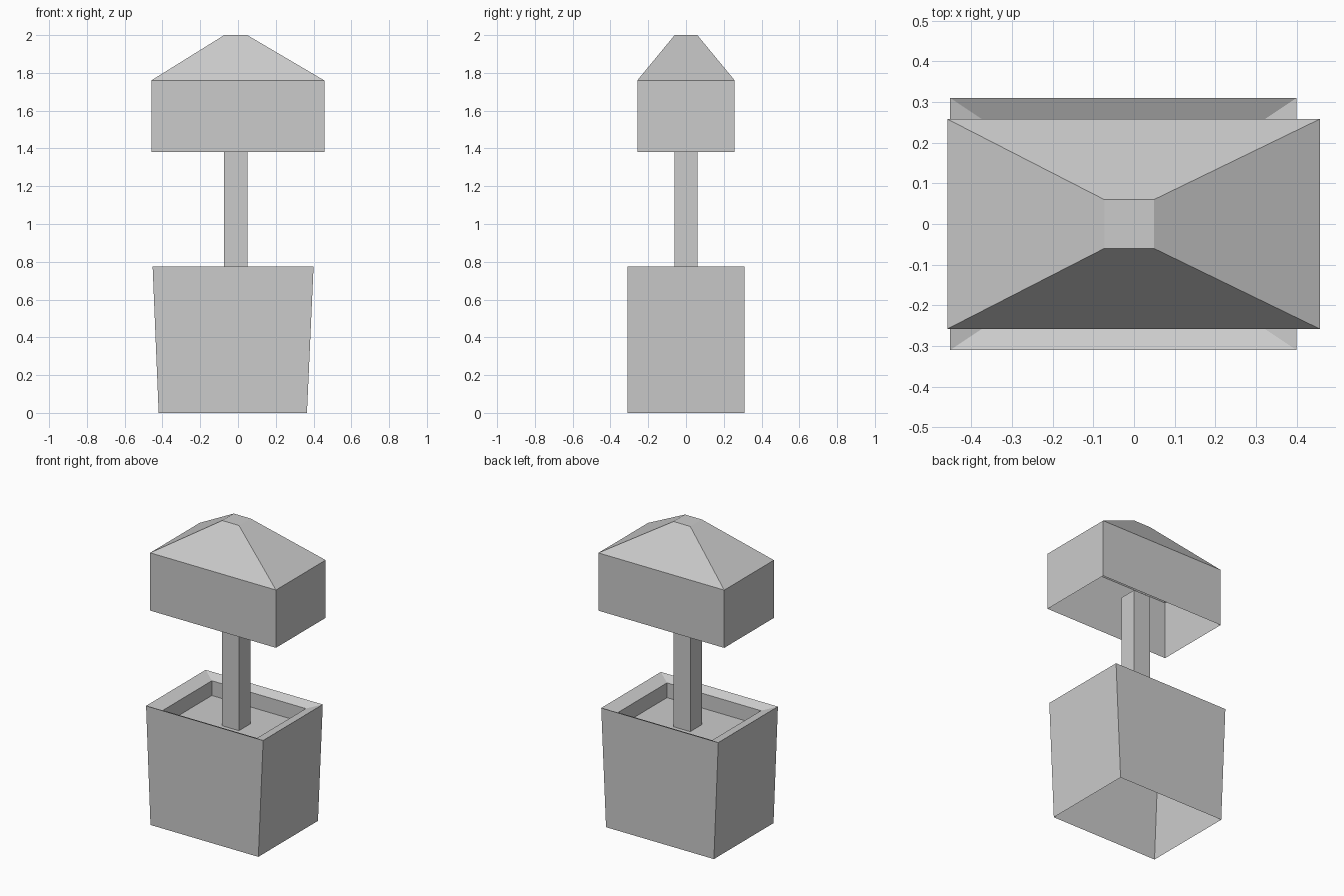
import bpy
import bmesh

cube = bpy.data.objects.get("Cube")
if cube:
    bpy.data.objects.remove(cube, do_unlink=True)

GREY = (0.6, 0.6, 0.6, 1.0)
grey = bpy.data.materials.new("plain grey")
grey.use_nodes = True
grey.diffuse_color = GREY
grey.node_tree.nodes["Principled BSDF"].inputs["Base Color"].default_value = GREY


def loft(name, rings, cap_start=False, cap_end=False):
    """Join rectangular rings (x_min, x_max, half_depth, z) into a shell."""
    bm = bmesh.new()
    loops = []
    for x0, x1, d, z in rings:
        corners = [(x0, -d), (x1, -d), (x1, d), (x0, d)]
        loops.append([bm.verts.new((x, y, z)) for x, y in corners])
    for low, high in zip(loops, loops[1:]):
        for i in range(4):
            j = (i + 1) % 4
            bm.faces.new((low[i], low[j], high[j], high[i]))
    if cap_start:
        bm.faces.new(loops[0][::-1])
    if cap_end:
        bm.faces.new(loops[-1])
    mesh = bpy.data.meshes.new(name)
    bm.to_mesh(mesh)
    bm.free()
    mesh.materials.append(grey)
    obj = bpy.data.objects.new(name, mesh)
    bpy.context.collection.objects.link(obj)
    return obj


# Planter: open below, flared walls, bevelled rim, sunken soil floor
loft("planter", [
    (-0.42, 0.365, 0.31, 0.0),
    (-0.452, 0.4, 0.31, 0.775),
    (-0.368, 0.316, 0.254, 0.747),
    (-0.368, 0.316, 0.254, 0.65),
], cap_end=True)

# Square trunk, ending inside the hollow canopy
trunk_x = (-0.073, 0.049)
loft("trunk", [(*trunk_x, 0.06, 0.65), (*trunk_x, 0.06, 1.52)], cap_end=True)

# Canopy: hollow box with a hipped, flat-topped roof
loft("canopy", [
    (-0.459, 0.457, 0.258, 1.38),
    (-0.459, 0.457, 0.258, 1.76),
    (*trunk_x, 0.06, 2.0),
], cap_end=True)
